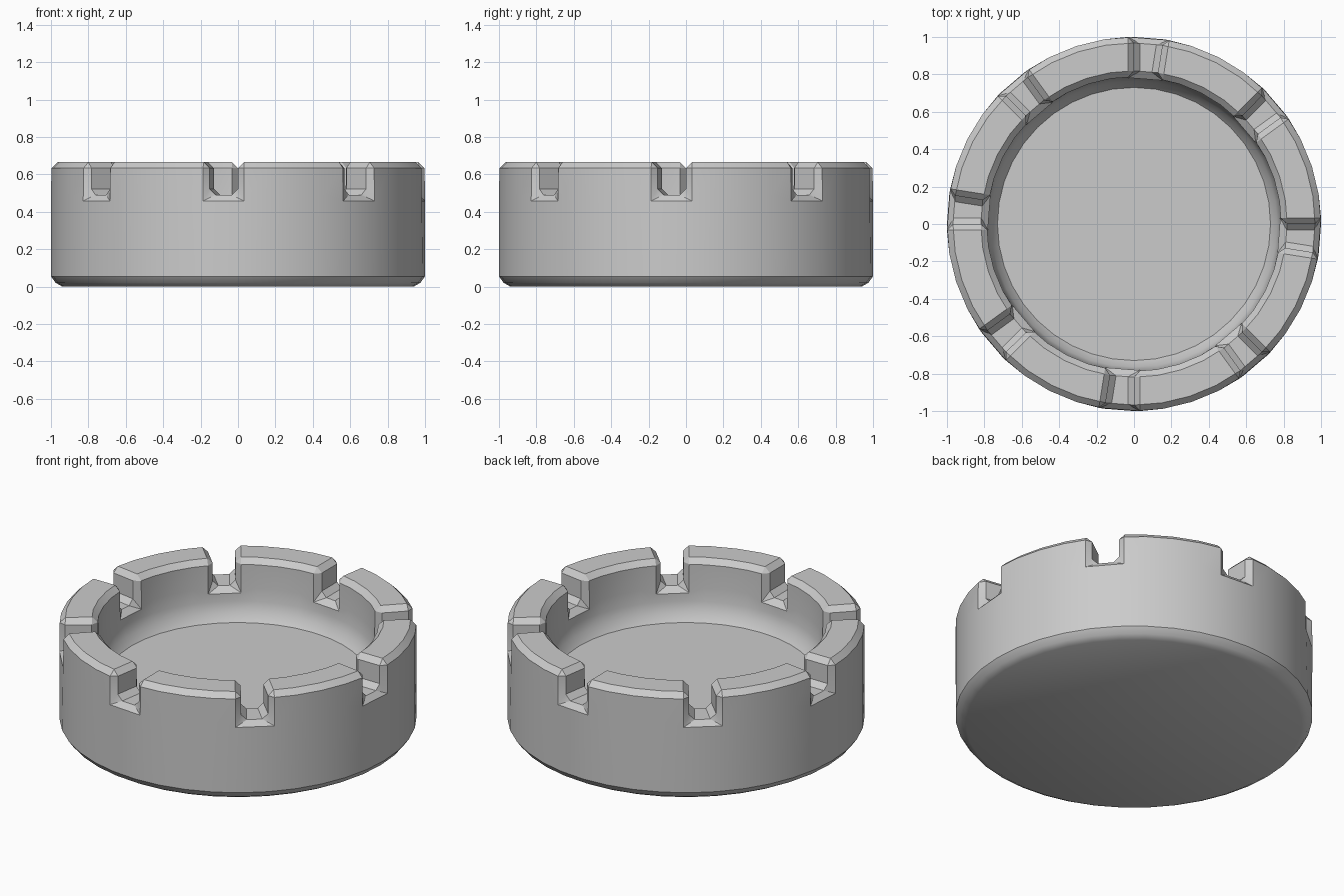
import bpy, bmesh
from math import sin, cos, pi

if "Cube" in bpy.data.objects:
    bpy.data.objects.remove(bpy.data.objects["Cube"])

SEGMENTS = 40      # sides of the round body
STEP = 5           # one notch every five sides -> eight notches

# cross-section (radius, height): underside, outer wall, rim, inner wall, floor
PROFILE = [(0.94, 0.004), (0.975, 0.02), (1, 0.055), (1, 0.49), (1, 0.665),
           (0.787, 0.665), (0.787, 0.49), (0.78, 0.41), (0.765, 0.345), (0.73, 0.30)]
OUT_MID, OUT_TOP, IN_TOP, IN_MID = 3, 4, 5, 6

bm = bmesh.new()
rings = []
for r, z in PROFILE:
    rings.append([bm.verts.new((r * cos(2 * pi * i / SEGMENTS),
                                r * sin(2 * pi * i / SEGMENTS), z))
                  for i in range(SEGMENTS)])

# walls and rim, leaving the upper faces open where a notch sits
for i in range(SEGMENTS):
    j = (i + 1) % SEGMENTS
    notch = i % STEP == STEP - 1
    for k in range(len(PROFILE) - 1):
        if notch and OUT_MID <= k < IN_MID:
            continue
        a, b = rings[k], rings[k + 1]
        bm.faces.new((a[i], a[j], b[j], b[i]))
    if notch:
        # notch floor and its two cheeks
        bm.faces.new((rings[OUT_MID][i], rings[OUT_MID][j],
                      rings[IN_MID][j], rings[IN_MID][i]))
        for s in (i, j):
            bm.faces.new([rings[k][s] for k in (OUT_MID, OUT_TOP, IN_TOP, IN_MID)])

# underside and bowl floor
bm.faces.new(rings[0])
bm.faces.new(rings[-1])
bmesh.ops.recalc_face_normals(bm, faces=bm.faces)

mesh = bpy.data.meshes.new("ashtray_body")
bm.to_mesh(mesh)
bm.free()
for v in mesh.vertices:            # rest the underside on the ground
    if v.co.z < 0.01:
        v.co.z = 0
body = bpy.data.objects.new("ashtray_body", mesh)
bpy.context.collection.objects.link(body)

# chamfer on rim and notch edges
bevel = body.modifiers.new("edge_chamfer", 'BEVEL')
bevel.width = 0.032
bevel.segments = 1
bevel.limit_method = 'ANGLE'
bevel.angle_limit = 60 * pi / 180
bevel.use_clamp_overlap = False

bpy.context.view_layer.objects.active = body
body.select_set(True)
bpy.ops.object.modifier_apply(modifier=bevel.name)
bpy.ops.object.shade_smooth_by_angle(angle=30 * pi / 180)
